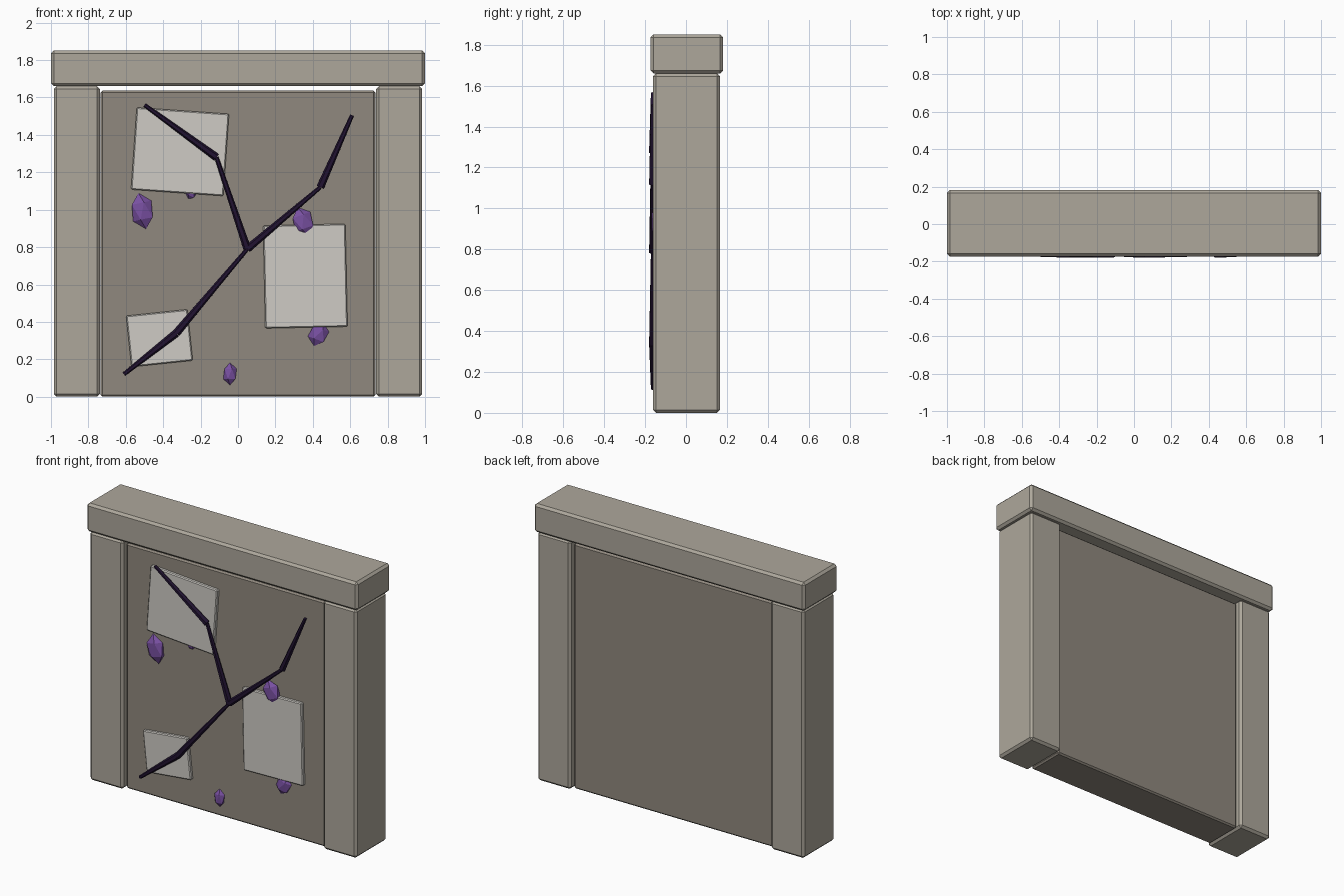
import bpy, bmesh
from math import radians
from mathutils import Vector, Matrix

if "Cube" in bpy.data.objects:
    bpy.data.objects.remove(bpy.data.objects["Cube"])


def material(name, rgb):
    m = bpy.data.materials.new(name)
    m.diffuse_color = (*rgb, 1)
    m.use_nodes = True
    m.node_tree.nodes["Principled BSDF"].inputs["Base Color"].default_value = m.diffuse_color
    return m


STONE = material("stone", (0.42, 0.39, 0.33))
DARK = material("dark_stone", (0.28, 0.25, 0.21))
PALE = material("pale_stone", (0.62, 0.60, 0.56))
BLACK = material("crack_dark", (0.015, 0.006, 0.03))
PURPLE = material("crystal_purple", (0.19, 0.08, 0.36))


def finish(bm, name, mat):
    me = bpy.data.meshes.new(name)
    bmesh.ops.recalc_face_normals(bm, faces=bm.faces[:])
    bm.to_mesh(me)
    bm.free()
    me.materials.append(mat)
    ob = bpy.data.objects.new(name, me)
    bpy.context.collection.objects.link(ob)
    return ob


def block(name, center, size, mat, bevel, angle=0):
    """Chamfered box, turned by angle in the front plane."""
    bm = bmesh.new()
    bmesh.ops.create_cube(bm, size=1, matrix=Matrix.Diagonal((*size, 1)))
    bmesh.ops.bevel(bm, geom=bm.edges[:], offset=bevel, segments=1,
                    affect='EDGES', profile=0.5)
    bm.transform(Matrix.Translation(center) @ Matrix.Rotation(radians(-angle), 4, 'Y'))
    return finish(bm, name, mat)


# Frame: two pillars and a lintel
for side, label in ((-1, "left"), (1, "right")):
    block(label + "_pillar", (side * 0.862, 0.002, 0.83), (0.246, 0.328, 1.66), STONE, 0.015)
block("lintel", (0, 0.004, 1.755), (2.0, 0.356, 0.19), STONE, 0.015)

# Recessed wall between the pillars
block("wall_panel", (0, 0.002, 0.818), (1.47, 0.264, 1.636), DARK, 0.01)

# Pale slabs set into the wall: x, z, width, height, tilt
for i, (x, z, w, h, a) in enumerate(((-0.31, 1.31, 0.495, 0.44, -4),
                                     (0.36, 0.645, 0.44, 0.55, 1.2),
                                     (-0.42, 0.313, 0.33, 0.275, 6))):
    block(f"stone_slab_{i + 1}", (x, -0.132, z), (w, 0.04, h), PALE, 0.006, a)

# Cracks: tapered prisms, each widest at its first point
J = (0.05, 0.79)
cracks = [((-0.115, 1.28), (-0.5, 1.56)), (J, (-0.115, 1.28)),
          (J, (0.44, 1.12)), ((0.44, 1.12), (0.61, 1.505)),
          ((-0.33, 0.34), J), ((-0.33, 0.34), (-0.61, 0.12))]
bm = bmesh.new()
for a, b in cracks:
    p, q = Vector((a[0], -0.162, a[1])), Vector((b[0], -0.162, b[1]))
    d = q - p
    m = Matrix.Translation((p + q) / 2) @ d.to_track_quat('Z', 'Y').to_matrix().to_4x4()
    bmesh.ops.create_cone(bm, cap_ends=True, segments=6, radius1=0.021,
                          radius2=0.011, depth=d.length, matrix=m)
finish(bm, "cracks", BLACK)

# Faceted crystals: x, y, z, half width, half depth, half height, tilt
for i, (x, y, z, w, d, h, a) in enumerate((
        (-0.512, -0.135, 0.993, 0.066, 0.036, 0.098, 12),
        (0.347, -0.138, 0.935, 0.062, 0.034, 0.082, 20),
        (0.43, -0.13, 0.335, 0.055, 0.03, 0.068, -20),
        (-0.043, -0.13, 0.122, 0.04, 0.03, 0.06, 0),
        (-0.25, -0.125, 1.09, 0.032, 0.026, 0.038, -25))):
    bm = bmesh.new()
    bmesh.ops.create_icosphere(bm, subdivisions=1, radius=1)
    bm.transform(Matrix.Translation((x, y, z)) @ Matrix.Rotation(radians(-a), 4, 'Y')
                 @ Matrix.Diagonal((w, d, h, 1)))
    finish(bm, f"crystal_{i + 1}", PURPLE)
